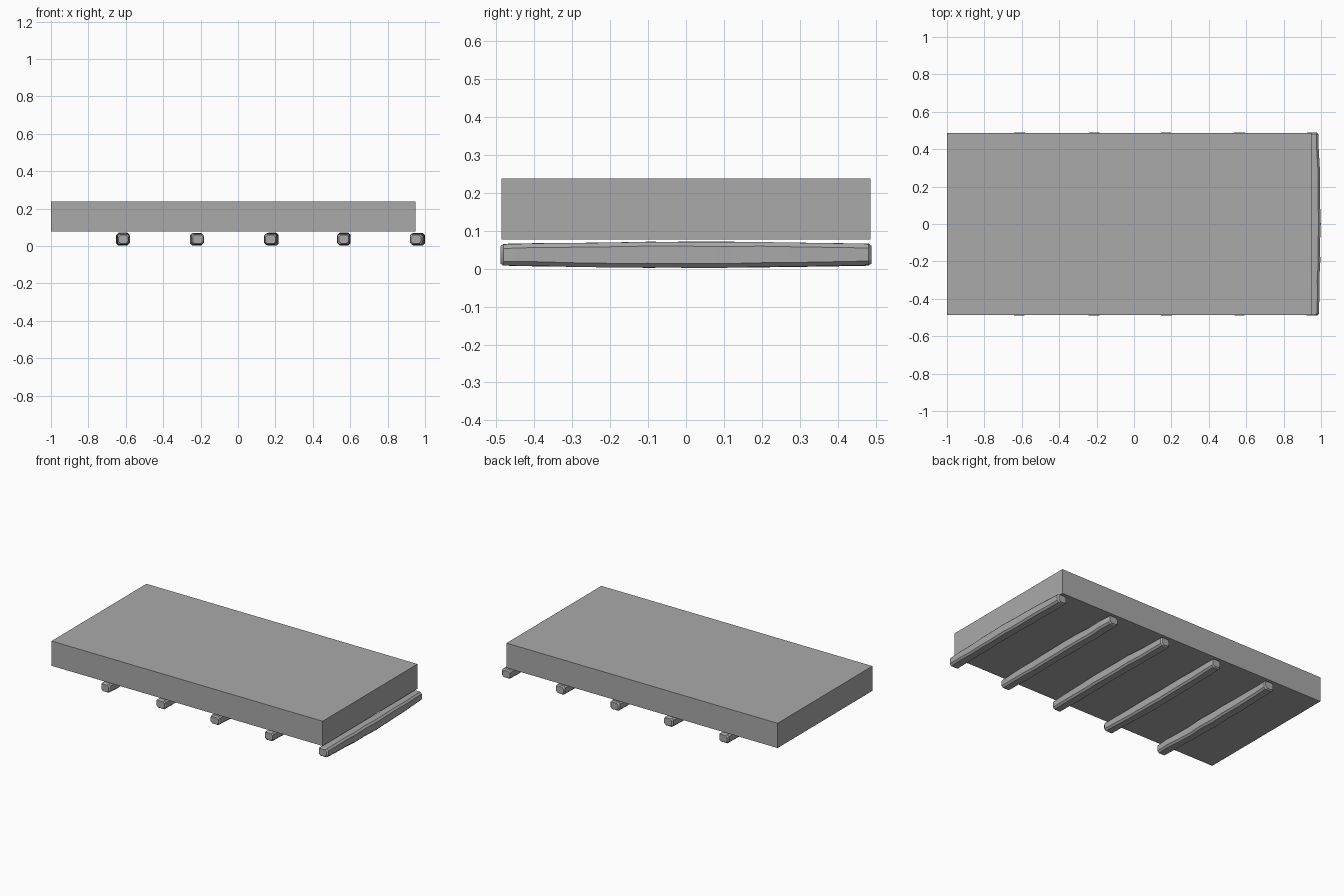
import bpy, bmesh, random
from math import cos, pi

cube = bpy.data.objects.get("Cube")
if cube:
    bpy.data.objects.remove(cube, do_unlink=True)
random.seed(4)

grey = bpy.data.materials.new("mid_grey")
grey.use_nodes = True
colour = (0.4, 0.4, 0.4, 1)
grey.diffuse_color = colour
grey.node_tree.nodes["Principled BSDF"].inputs["Base Color"].default_value = colour


def finish(name, bm):
    bmesh.ops.recalc_face_normals(bm, faces=bm.faces)
    mesh = bpy.data.meshes.new(name)
    bm.to_mesh(mesh)
    bm.free()
    mesh.materials.append(grey)
    obj = bpy.data.objects.new(name, mesh)
    bpy.context.collection.objects.link(obj)
    return obj


def slab(name, low, high):
    bm = bmesh.new()
    bmesh.ops.create_cube(bm, size=1)
    for v in bm.verts:
        v.co = [(a + b) / 2 + c * (b - a) for a, b, c in zip(low, high, v.co)]
    return finish(name, bm)


def beam(name, x, bow):
    """Hand-hewn bar along y: chamfered section, wavy sides, rounded ends."""
    bm = bmesh.new()
    stations = [-0.49, -0.482, -0.4, -0.3, -0.2, -0.1, 0, 0.1, 0.2, 0.3, 0.4, 0.482, 0.49]
    rings = []
    for y in stations:
        t = y / 0.49
        tip = 0.8 if abs(t) == 1 else 1
        half_w = 0.033 * tip + random.uniform(-0.002, 0.002)
        half_h = (0.028 + 0.006 * cos(t * pi / 2)) * tip
        cx = x + bow * cos(t * pi / 2) + random.uniform(-0.002, 0.002)
        cz = 0.037 + random.uniform(-0.001, 0.001)
        ch = 0.011
        section = [(half_w, half_h - ch), (half_w - ch, half_h),
                   (ch - half_w, half_h), (-half_w, half_h - ch),
                   (-half_w, ch - half_h), (ch - half_w, -half_h),
                   (half_w - ch, -half_h), (half_w, ch - half_h)]
        rings.append([bm.verts.new((cx + a, y, cz + b)) for a, b in section])
    for r, s in zip(rings, rings[1:]):
        for i in range(8):
            j = (i + 1) % 8
            bm.faces.new((r[i], r[j], s[j], s[i]))
    bm.faces.new(rings[0])
    bm.faces.new(rings[-1])
    obj = finish(name, bm)
    bpy.ops.object.select_all(action="DESELECT")
    obj.select_set(True)
    bpy.context.view_layer.objects.active = obj
    bpy.ops.object.shade_smooth_by_angle(angle=pi / 6)


# Thick deck
slab("deck_slab", (-1, -0.487, 0.077), (0.95, 0.487, 0.238))

# Row of rough bearers under the deck
for n, (x, bow) in enumerate([(-0.612, -0.004), (-0.214, -0.006), (0.172, 0.012),
                              (0.563, 0.004), (0.951, 0.012)]):
    beam(f"bearer_{n + 1}", x, bow)
